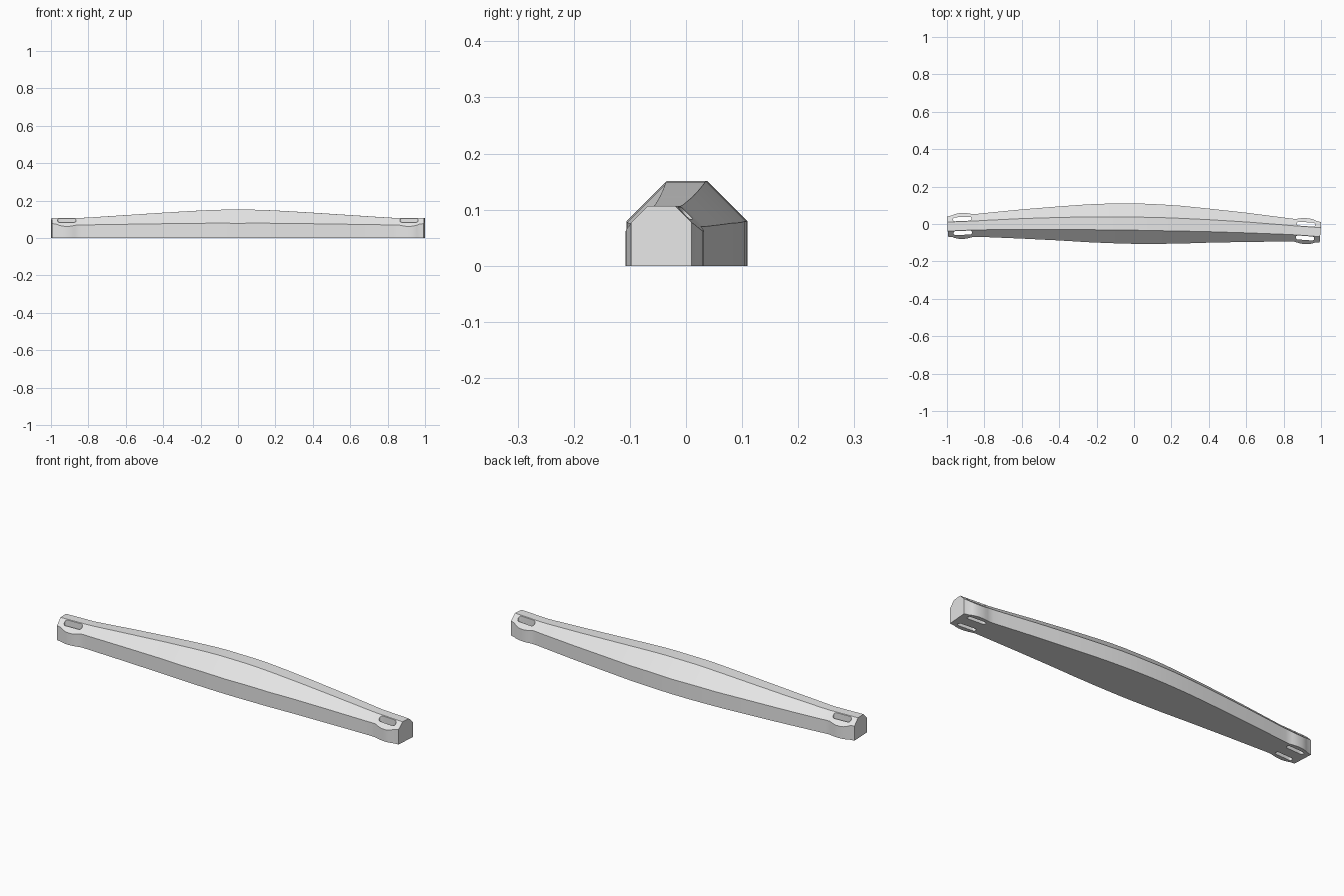
import bpy, bmesh, math

if "Cube" in bpy.data.objects:
    bpy.data.objects.remove(bpy.data.objects["Cube"])

grey = bpy.data.materials.new("plain grey")
grey.diffuse_color = (0.8, 0.8, 0.8, 1)
grey.use_nodes = True
grey.node_tree.nodes["Principled BSDF"].inputs["Base Color"].default_value = grey.diffuse_color

# Half profile: distance from middle, half width, half width of flat top, height
HALF = [
    (0.00, 0.108, 0.035, 0.151), (0.08, 0.107, 0.035, 0.151),
    (0.15, 0.105, 0.035, 0.149), (0.25, 0.101, 0.034, 0.144),
    (0.40, 0.091, 0.032, 0.135), (0.60, 0.078, 0.029, 0.122),
    (0.80, 0.064, 0.025, 0.109), (0.84, 0.061, 0.024, 0.107),
    (0.862, 0.061, 0.024, 0.107), (0.875, 0.064, 0.024, 0.107),
    (0.89, 0.067, 0.024, 0.107), (0.905, 0.069, 0.024, 0.107),
    (0.93, 0.069, 0.024, 0.107), (0.945, 0.067, 0.024, 0.107),
    (0.96, 0.063, 0.024, 0.107), (0.972, 0.058, 0.024, 0.107),
    (0.997, 0.054, 0.024, 0.107),
]


def place(s, v):
    """Point at distance s along the bowed centre line, v to its side."""
    a = math.atan(-0.062 * s - 0.015)
    return s - v * math.sin(a), 0.002 - 0.031 * s * s - 0.015 * s + v * math.cos(a)


def loft(name, rings):
    bm = bmesh.new()
    loops = [[bm.verts.new(p) for p in r] for r in rings]
    for a, b in zip(loops, loops[1:]):
        for i in range(len(a)):
            j = (i + 1) % len(a)
            bm.faces.new((a[i], a[j], b[j], b[i]))
    bm.faces.new(loops[0])
    bm.faces.new(loops[-1][::-1])
    bmesh.ops.recalc_face_normals(bm, faces=bm.faces)
    me = bpy.data.meshes.new(name)
    bm.to_mesh(me)
    bm.free()
    me.materials.append(grey)
    ob = bpy.data.objects.new(name, me)
    bpy.context.collection.objects.link(ob)
    return ob


# Bowed bar with a flat top and 45 degree chamfers
stations = [(-s, w, t, h) for s, w, t, h in HALF[:0:-1]] + HALF
rings = []
for s, w, t, h in stations:
    edge = h - (w - t)
    section = [(-w, 0), (w, 0), (w, edge), (t, h), (-t, h), (-w, edge)]
    rings.append([(*place(s, v), z) for v, z in section])
bar = loft("bar", rings)

# Rounded lashing slots, two at each end, cut right through
R, STRAIGHT, N = 0.0105, 0.039, 8
for end in (-1, 1):
    for side in (-1, 1):
        outline = []
        for cap in (1, -1):
            for k in range(N + 1):
                a = math.pi * k / N - math.pi / 2 + (0 if cap > 0 else math.pi)
                outline.append((end * 0.917 + cap * STRAIGHT + R * math.cos(a),
                                side * 0.037 + R * math.sin(a)))
        cutter = loft("slot_cutter", [[(*place(s, v), z) for s, v in outline]
                                      for z in (-0.05, 0.2)])
        cutter.hide_render = True
        mod = bar.modifiers.new("slot", 'BOOLEAN')
        mod.operation = 'DIFFERENCE'
        mod.solver = 'EXACT'
        mod.object = cutter
        bpy.context.view_layer.objects.active = bar
        bpy.ops.object.modifier_apply(modifier=mod.name)
        bpy.data.objects.remove(cutter)

# Smooth sides, crisp edges
bpy.ops.object.select_all(action='DESELECT')
bar.select_set(True)
bpy.context.view_layer.objects.active = bar
bpy.ops.object.shade_smooth_by_angle(angle=math.radians(30))
